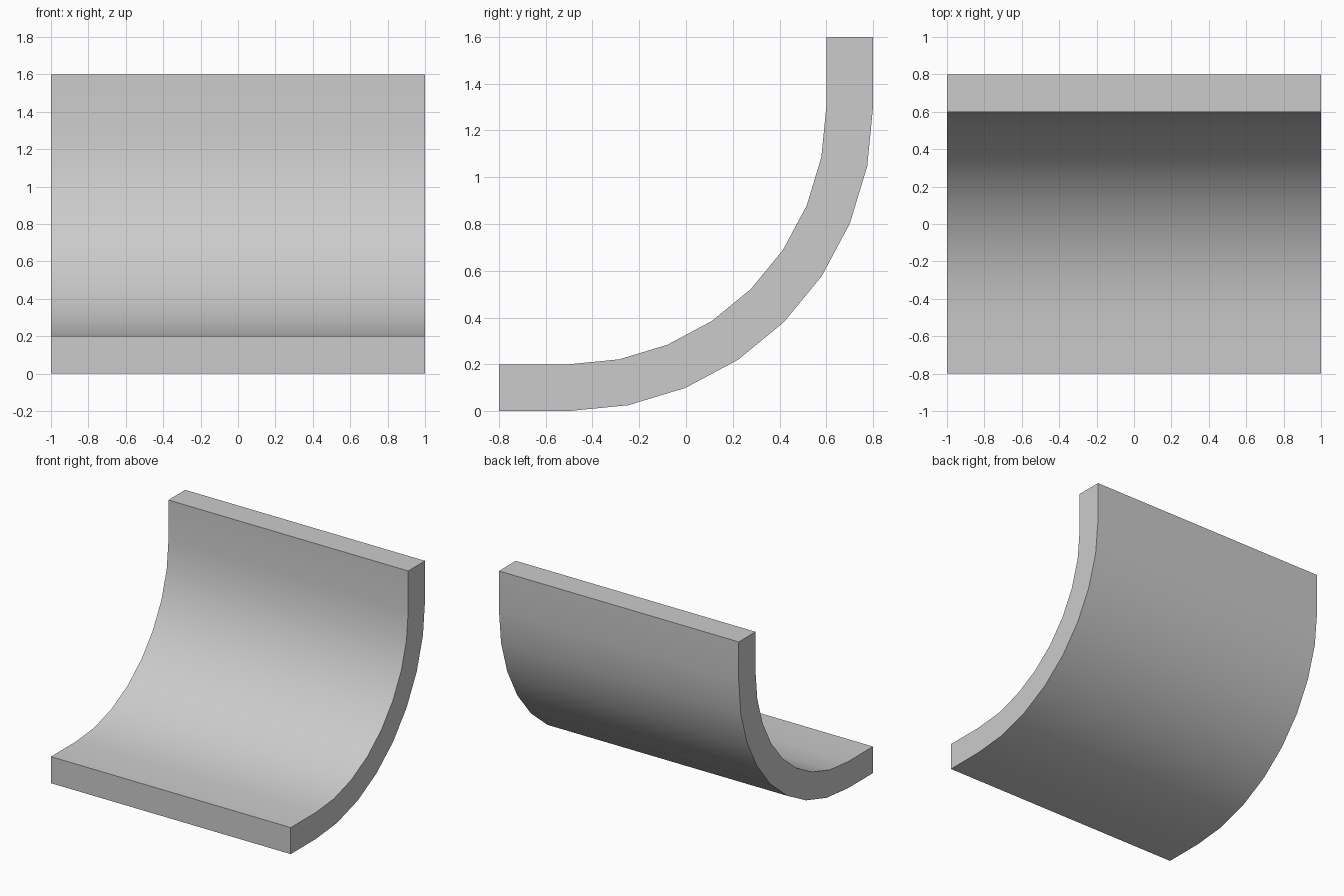
import bpy, bmesh, math

if "Cube" in bpy.data.objects:
    bpy.data.objects.remove(bpy.data.objects["Cube"])

HALF_WIDTH = 1.0
CENTRE_Y, CENTRE_Z = -0.5, 1.3
STEPS = 8


def wall_line(radius, start, end):
    """Flat lead-in, quarter arc, straight upright."""
    pts = [start]
    for i in range(STEPS + 1):
        a = math.radians(90 * i / STEPS)
        pts.append((CENTRE_Y + radius * math.sin(a), CENTRE_Z - radius * math.cos(a)))
    return pts + [end]


# Closed side profile: outer skin, then inner skin back again
outer = wall_line(1.3, (-0.8, 0.0), (0.8, 1.6))
inner = wall_line(1.1, (-0.8, 0.2), (0.6, 1.6))

# Extrude the profile across the width, one quad strip of side faces per step
bm = bmesh.new()
rows = []
for line in (outer, inner):
    rows.append([[bm.verts.new((x, y, z)) for y, z in line]
                 for x in (-HALF_WIDTH, HALF_WIDTH)])
(out_l, out_r), (in_l, in_r) = rows
for i in range(len(outer) - 1):
    j = i + 1
    bm.faces.new((out_l[i], out_l[j], out_r[j], out_r[i]))
    bm.faces.new((in_l[i], in_r[i], in_r[j], in_l[j]))
    bm.faces.new((out_l[i], in_l[i], in_l[j], out_l[j]))
    bm.faces.new((out_r[i], out_r[j], in_r[j], in_r[i]))
for k in (0, -1):
    bm.faces.new((out_l[k], out_r[k], in_r[k], in_l[k]))
bmesh.ops.recalc_face_normals(bm, faces=bm.faces[:])

mesh = bpy.data.meshes.new("curved_ramp")
bm.to_mesh(mesh)
bm.free()
ramp = bpy.data.objects.new("curved_ramp", mesh)
bpy.context.collection.objects.link(ramp)

# Smooth curve, crisp rims
bpy.context.view_layer.objects.active = ramp
ramp.select_set(True)
bpy.ops.object.shade_smooth_by_angle(angle=math.radians(30))
